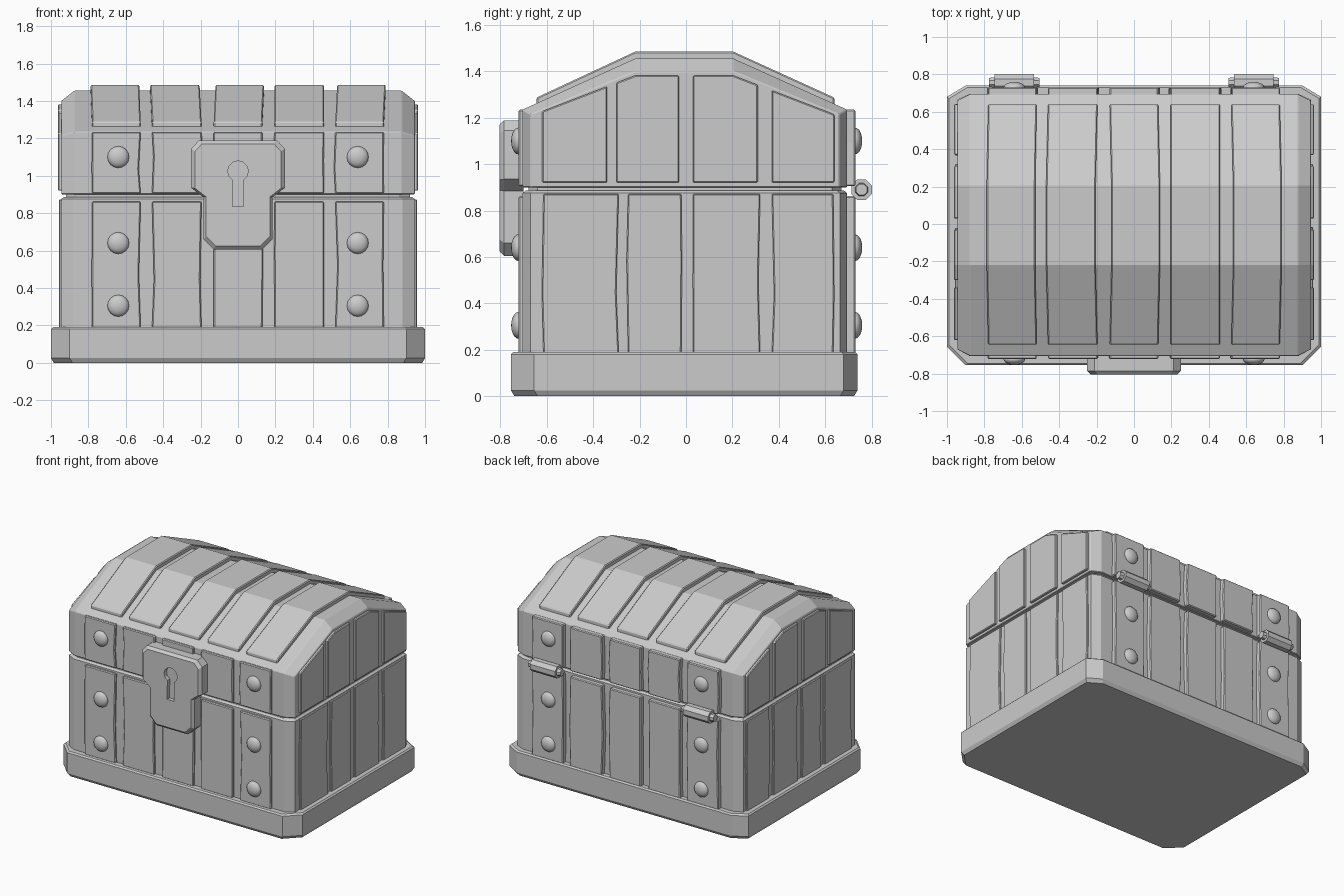
import bpy, bmesh, math, random
from mathutils import Vector

random.seed(4)
if "Cube" in bpy.data.objects:
    bpy.data.objects.remove(bpy.data.objects["Cube"])

grey = bpy.data.materials.new("plain_grey")
grey.use_nodes = True
grey.diffuse_color = (0.6, 0.6, 0.6, 1)
grey.node_tree.nodes["Principled BSDF"].inputs["Base Color"].default_value = (0.6, 0.6, 0.6, 1)


def finish(name, bm, bevel=0):
    bmesh.ops.recalc_face_normals(bm, faces=bm.faces)
    mesh = bpy.data.meshes.new(name)
    bm.to_mesh(mesh)
    bm.free()
    mesh.materials.append(grey)
    obj = bpy.data.objects.new(name, mesh)
    bpy.context.collection.objects.link(obj)
    if bevel:
        mod = obj.modifiers.new("Bevel", "BEVEL")
        mod.width = bevel
        mod.segments = 1
        mod.limit_method = "ANGLE"
    return obj


def loft(name, rings, bevel=0):
    """Skin matching rings of points and cap both ends."""
    bm = bmesh.new()
    loops = [[bm.verts.new(p) for p in ring] for ring in rings]
    n = len(loops[0])
    for a, b in zip(loops, loops[1:]):
        for i in range(n):
            j = (i + 1) % n
            bm.faces.new((a[i], a[j], b[j], b[i]))
    bm.faces.new(loops[0])
    bm.faces.new(loops[-1])
    return finish(name, bm, bevel)


def footprint(x, y0, y1, cx, c0, c1, z):
    """Rectangle with chamfered corners at height z."""
    half = [(x - cx, y0), (x, y0 + c0), (x, y1 - c1), (x - cx, y1)]
    pts = half + [(-px, py) for px, py in reversed(half)]
    return [(px, py, z) for px, py in pts]


def wobble(x0, x1, z0, z1):
    """Plank outline with slightly uneven long edges."""
    j = lambda: random.uniform(-0.012, 0.012)
    m = z0 + (z1 - z0) * random.uniform(0.35, 0.65)
    return [(x0, z0), (x1, z0), (x1 + j(), m), (x1, z1), (x0, z1), (x0 + j(), m)]


# Base plinth
loft("base", [footprint(0.985, -0.74, 0.725, 0.1, 0.1, 0.06, 0),
              footprint(1, -0.755, 0.74, 0.1, 0.1, 0.06, 0.025),
              footprint(1, -0.755, 0.74, 0.1, 0.1, 0.06, 0.18),
              footprint(0.99, -0.745, 0.73, 0.1, 0.1, 0.06, 0.19)])

# Body box
FRONT, BACK = -0.705, 0.695
loft("body", [footprint(0.945, FRONT, BACK, 0.065, 0.035, 0.03, 0.18),
              footprint(0.945, FRONT, BACK, 0.065, 0.035, 0.03, 0.875),
              footprint(0.93, FRONT + 0.015, BACK - 0.015, 0.065, 0.035, 0.03, 0.887)])
loft("seam", [footprint(0.92, -0.68, 0.67, 0.06, 0.04, 0.04, z) for z in (0.88, 0.91)])


# Lid with sloped roof and chamfered ends
def lid_ring(x, inset, wall, top):
    f, b = FRONT + inset, BACK - inset
    return [(x, f, 0.9), (x, f, wall), (x, -0.22, top),
            (x, 0.205, top), (x, b, wall), (x, b, 0.9)]


loft("lid", [lid_ring(-0.945, 0.035, 1.215, 1.4), lid_ring(-0.875, 0, 1.235, 1.455),
             lid_ring(0.875, 0, 1.235, 1.455), lid_ring(0.945, 0.035, 1.215, 1.4)], 0.004)

# Front and back planks, and roof planks
columns = [(-0.78, -0.52), (-0.46, -0.195), (-0.13, 0.13), (0.195, 0.46), (0.52, 0.78)]
for i, (x0, x1) in enumerate(columns, 1):
    for side, y_in, y_out in (("front", -0.69, -0.722), ("back", 0.68, 0.73)):
        for part, z0, z1 in (("body", 0.185, 0.862), ("lid", 0.905, 1.235)):
            shape = wobble(x0, x1, z0, z1)
            loft(f"{side}_{part}_plank_{i}",
                 [[(x, y, z) for x, z in shape] for y in (y_in, y_out)], 0.006)
    path = [(-0.645, 1.287), (-0.22, 1.485), (0.205, 1.485), (0.64, 1.287)]
    j = random.uniform(-0.012, 0.012)
    loft(f"roof_plank_{i}",
         [[(x0 + s, y, z), (x1 + s, y, z), (x1 + s, y, z - 0.045), (x0 + s, y, z - 0.045)]
          for (y, z), s in zip(path, (0, j, j, 0))], 0.006)


# End planks, the upper ones cut to the roof line
def roof_edge(y):
    edge = max(0, -0.22 - y, y - 0.205)
    return 1.382 - 0.385 * edge


rows = [(-0.615, -0.29), (-0.25, -0.02), (0.03, 0.32), (0.37, 0.635)]
lid_rows = [(-0.62, -0.34), (-0.3, -0.03), (0.03, 0.31), (0.37, 0.64)]
for side, s in (("left", 1), ("right", -1)):
    for i, (y0, y1) in enumerate(rows, 1):
        shape = wobble(y0, y1, 0.185, 0.872)
        loft(f"{side}_body_plank_{i}",
             [[(s * x, y, z) for y, z in shape] for x in (0.93, 0.958)], 0.005)
    for i, (y0, y1) in enumerate(lid_rows, 1):
        bend = min(max(-0.22 if y0 < 0 else 0.205, y0 + 0.02), y1 - 0.02)
        shape = [(y0, 0.92), (y1, 0.92)] + [(y, roof_edge(y)) for y in (y1, bend, y0)]
        loft(f"{side}_lid_plank_{i}",
             [[(s * x, y, z) for y, z in shape] for x in (0.93, 0.963)], 0.005)

# Domed rivets
for side, y in (("front", -0.722), ("back", 0.728)):
    for x in (-0.64, 0.64):
        for i, z in enumerate((0.305, 0.64, 1.1), 1):
            bm = bmesh.new()
            bmesh.ops.create_uvsphere(bm, u_segments=16, v_segments=10, radius=1)
            for v in bm.verts:
                v.co = Vector((v.co.x * 0.058, v.co.z * 0.032, v.co.y * 0.058)) + Vector((x, y, z))
            for f in bm.faces:
                f.smooth = True
            finish(f"{side}_rivet_{'left' if x > 0 else 'right'}_{i}", bm)

# Hinge barrels
for side, cx in (("left", 0.64), ("right", -0.64)):
    rings = []
    for dx, r in ((-0.135, 0.026), (-0.105, 0.03), (-0.105, 0.048),
                  (0.105, 0.048), (0.105, 0.03), (0.135, 0.026)):
        rings.append([(cx + dx, 0.757 + r * math.cos(a), 0.89 + r * math.sin(a))
                      for a in (math.tau * (k + 0.5) / 8 for k in range(8))])
    loft(f"hinge_{side}", rings)

# Lock plate with bevelled face
half = [(0.13, 0.605), (0.185, 0.66), (0.185, 0.885), (0.25, 0.935), (0.25, 1.145), (0.21, 1.188)]
outline = half + [(-x, z) for x, z in reversed(half)]
face = [(x * 0.92, 0.91 + (z - 0.91) * 0.935) for x, z in outline]
lock = loft("lock_plate", [[(x, -0.7, z) for x, z in outline],
                           [(x, -0.785, z) for x, z in outline],
                           [(x, -0.805, z) for x, z in face]])

# Keyhole recess
arc = [math.radians(-60 + 300 * k / 10) for k in range(11)]
hole = [(0.055 * math.cos(a), 1.025 + 0.055 * math.sin(a)) for a in arc]
hole += [(-0.03, 0.835), (0.03, 0.835)]
cutter = loft("keyhole_cutter", [[(x, y, z) for x, z in hole] for y in (-0.85, -0.775)])
cut = lock.modifiers.new("Keyhole", "BOOLEAN")
cut.operation = "DIFFERENCE"
cut.solver = "EXACT"
cut.object = cutter
bpy.context.view_layer.objects.active = lock
bpy.ops.object.modifier_apply(modifier=cut.name)
bpy.data.objects.remove(cutter)
